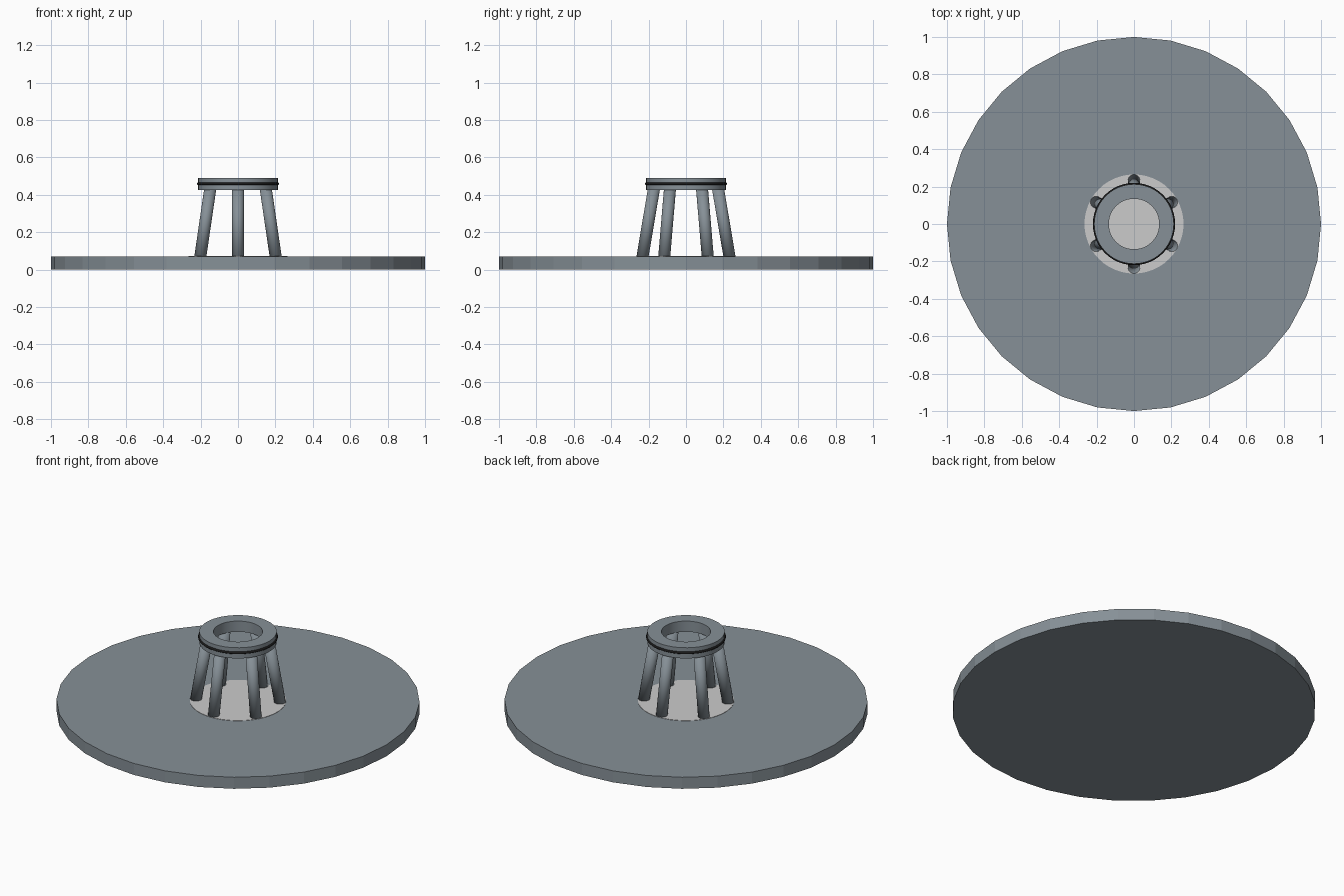
import bpy, bmesh
from math import pi, sin, cos, radians
from mathutils import Vector

if "Cube" in bpy.data.objects:
    bpy.data.objects.remove(bpy.data.objects["Cube"])


def material(name, rgb):
    m = bpy.data.materials.new(name)
    m.diffuse_color = (*rgb, 1)
    m.use_nodes = True
    m.node_tree.nodes["Principled BSDF"].inputs["Base Color"].default_value = m.diffuse_color
    return m


SLATE = material("slate", (0.24, 0.28, 0.31))
BLACK = material("black", (0.01, 0.01, 0.01))


def finish(name, mat):
    ob = bpy.context.object
    ob.name = name
    if mat:
        ob.data.materials.append(mat)
    return ob


def cylinder(name, r, z0, z1, sides, mat=None):
    bpy.ops.mesh.primitive_cylinder_add(vertices=sides, radius=r, depth=z1 - z0,
                                        location=(0, 0, (z0 + z1) / 2))
    return finish(name, mat)


def lathe_ring(name, profile, sides, mat):
    # Revolves a closed (radius, z) profile around the z axis
    bm = bmesh.new()
    rows = [[bm.verts.new((r * cos(2 * pi * i / sides), r * sin(2 * pi * i / sides), z))
             for r, z in profile] for i in range(sides)]
    n = len(profile)
    for i in range(sides):
        a, b = rows[i], rows[(i + 1) % sides]
        for j in range(n):
            k = (j + 1) % n
            bm.faces.new((a[j], b[j], b[k], a[k]))
    bmesh.ops.recalc_face_normals(bm, faces=bm.faces)
    me = bpy.data.meshes.new(name)
    bm.to_mesh(me)
    bm.free()
    ob = bpy.data.objects.new(name, me)
    bpy.context.collection.objects.link(ob)
    me.materials.append(mat)
    bpy.ops.object.select_all(action='DESELECT')
    bpy.context.view_layer.objects.active = ob
    ob.select_set(True)
    bpy.ops.object.shade_smooth_by_angle(angle=radians(35))
    return ob


# Faceted base plate
cylinder("base_plate", 1.0, 0.0, 0.07, 32, SLATE)

# Pale inlay under the cage
cylinder("centre_inlay", 0.265, 0.05, 0.072, 48)
bpy.ops.object.shade_smooth_by_angle(angle=radians(35))

# Six leaning posts
for i in range(6):
    a = radians(30 + 60 * i)
    d = Vector((cos(a), sin(a), 0))
    foot = d * 0.234 + Vector((0, 0, 0.06))
    head = d * 0.17 + Vector((0, 0, 0.44))
    axis = head - foot
    bpy.ops.mesh.primitive_cylinder_add(vertices=24, radius=0.032, depth=axis.length,
                                        location=(foot + head) / 2,
                                        rotation=axis.to_track_quat('Z', 'Y').to_euler())
    finish(f"post_{i + 1}", SLATE)
    bpy.ops.object.shade_smooth()

# Top collar with open bore
lathe_ring("top_collar", [(0.135, 0.425), (0.213, 0.425), (0.213, 0.49), (0.135, 0.49)], 48, SLATE)

# Thin black band round the collar
bpy.ops.mesh.primitive_torus_add(major_segments=48, minor_segments=12, major_radius=0.213,
                                 minor_radius=0.007, location=(0, 0, 0.459))
finish("collar_band", BLACK)
bpy.ops.object.shade_smooth()
